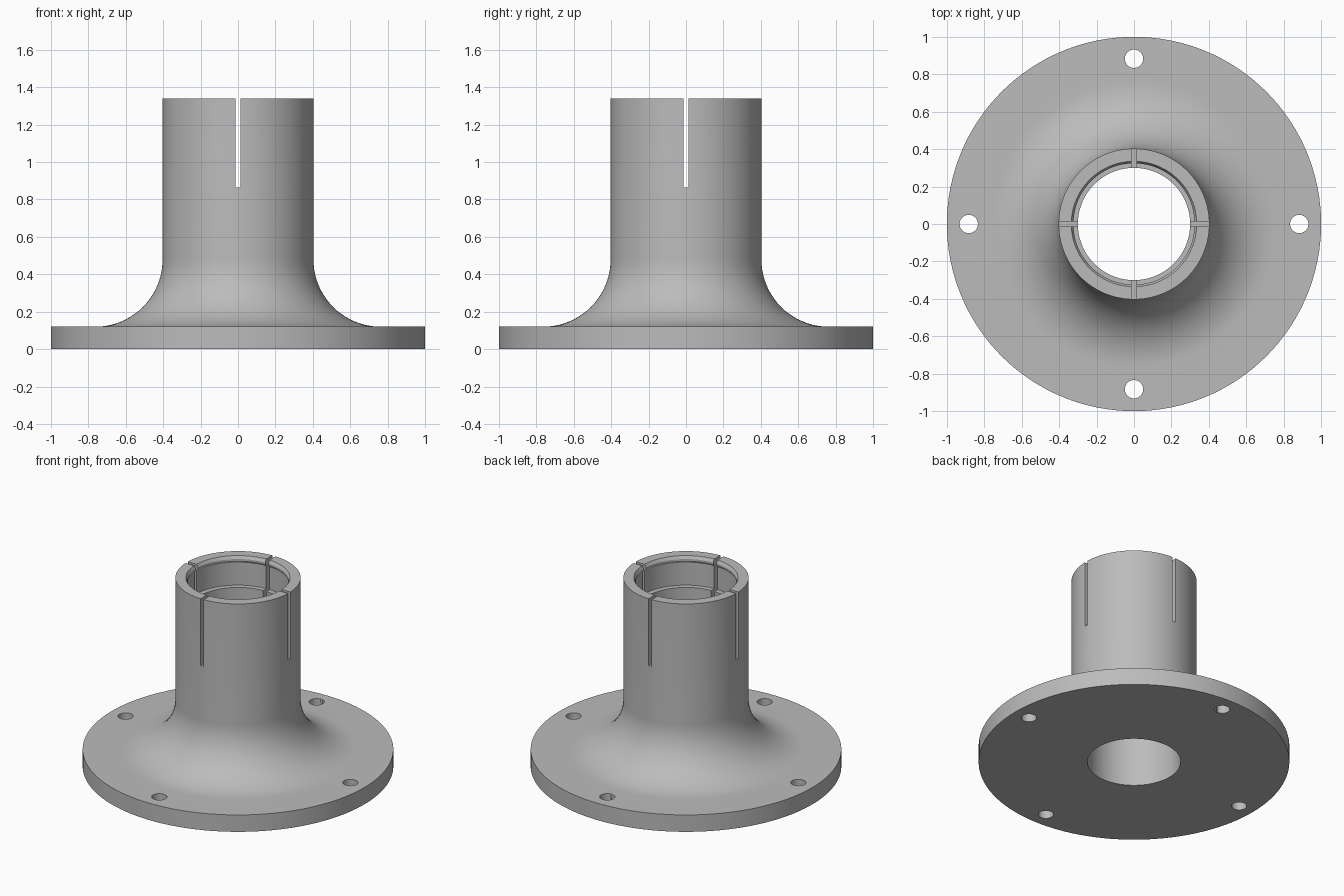
import bpy, bmesh, math

if "Cube" in bpy.data.objects:
    bpy.data.objects.remove(bpy.data.objects["Cube"])

grey = bpy.data.materials.new("plain grey")
grey.diffuse_color = (0.5, 0.5, 0.5, 1)
grey.use_nodes = True
grey.node_tree.nodes["Principled BSDF"].inputs["Base Color"].default_value = grey.diffuse_color


def activate(ob):
    bpy.ops.object.select_all(action='DESELECT')
    ob.select_set(True)
    bpy.context.view_layer.objects.active = ob


def lathe(name, profile, steps=128):
    """Revolve a closed (radius, z) outline about the z axis."""
    bm = bmesh.new()
    rings = []
    for i in range(steps):
        a = 2 * math.pi * i / steps
        rings.append([bm.verts.new((r * math.cos(a), r * math.sin(a), z)) for r, z in profile])
    n = len(profile)
    for i in range(steps):
        p, q = rings[i], rings[(i + 1) % steps]
        for j in range(n):
            k = (j + 1) % n
            bm.faces.new((p[j], q[j], q[k], p[k]))
    bmesh.ops.recalc_face_normals(bm, faces=bm.faces)
    me = bpy.data.meshes.new(name)
    bm.to_mesh(me)
    bm.free()
    ob = bpy.data.objects.new(name, me)
    bpy.context.collection.objects.link(ob)
    me.materials.append(grey)
    return ob


# Flange, flared neck and tube with a stepped pocket and snap lip at the top
R, TUBE, TOP, BASE = 0.36, 0.403, 1.34, 0.12
flare = [(TUBE + R - R * math.sin(t), BASE + R - R * math.cos(t))
         for t in (math.pi / 2 * i / 20 for i in range(21))]
outline = ([(0.30, 0), (1, 0), (1, BASE)] + flare +
           [(TUBE, TOP), (0.335, TOP), (0.324, 1.32), (0.324, 1.308), (0.335, 1.29),
            (0.335, 1.13), (0.30, 1.13)])
body = lathe("flanged_tube", outline)


def cut(cutter):
    cutter.hide_render = True
    mod = body.modifiers.new("cut", 'BOOLEAN')
    mod.operation = 'DIFFERENCE'
    mod.solver = 'EXACT'
    mod.object = cutter
    activate(body)
    bpy.ops.object.modifier_apply(modifier=mod.name)
    bpy.data.objects.remove(cutter)


for i in range(4):
    a = math.pi / 2 * i
    c, s = math.cos(a), math.sin(a)
    # Bolt hole in the flange
    bpy.ops.mesh.primitive_cylinder_add(vertices=40, radius=0.049, depth=0.5,
                                        location=(0.883 * c, 0.883 * s, 0.06))
    cut(bpy.context.object)
    # Narrow slot through the tube wall
    bpy.ops.mesh.primitive_cube_add(size=1, location=(0.36 * c, 0.36 * s, 1.135), rotation=(0, 0, a))
    slot = bpy.context.object
    slot.scale = (0.3, 0.025, 0.54)
    cut(slot)

# Smooth curves, crisp edges
activate(body)
bpy.ops.object.shade_smooth_by_angle(angle=math.radians(25))
